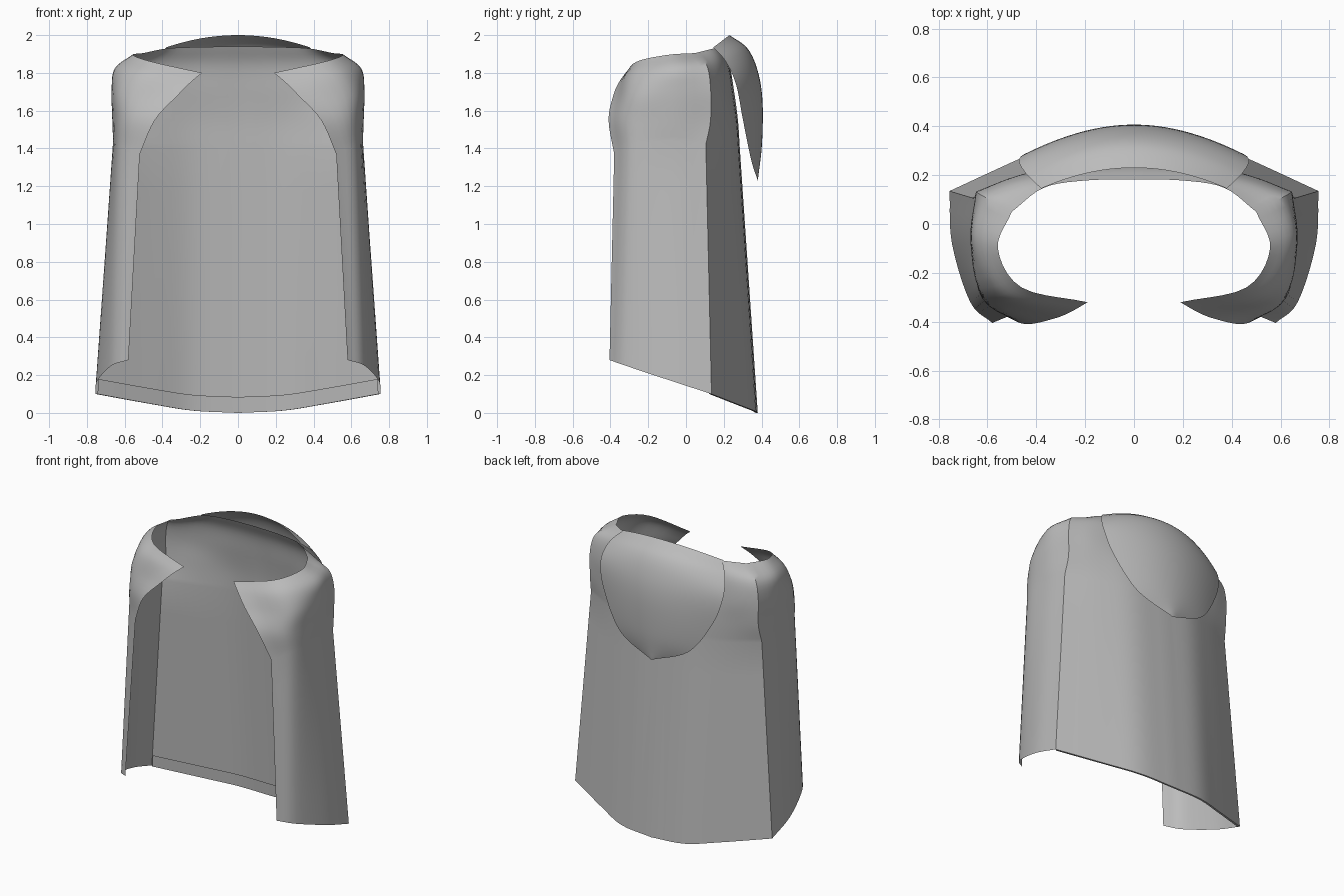
import bpy, bmesh, math
from mathutils import Vector

if "Cube" in bpy.data.objects:
    bpy.data.objects.remove(bpy.data.objects["Cube"])

cloth = bpy.data.materials.new("grey_cloth")
cloth.diffuse_color = (0.5, 0.5, 0.5, 1)
cloth.use_nodes = True
cloth.node_tree.nodes["Principled BSDF"].inputs["Base Color"].default_value = cloth.diffuse_color


def spline(pts, n):
    """Catmull-Rom curve through pts, n steps per span."""
    pts = [Vector(p) for p in pts]
    ext = [2 * pts[0] - pts[1]] + pts + [2 * pts[-1] - pts[-2]]
    out = []
    for i in range(1, len(ext) - 2):
        a, b, c, d = ext[i - 1:i + 3]
        for k in range(n):
            t = k / n
            out.append(0.5 * (2 * b + (c - a) * t + (2 * a - 5 * b + 4 * c - d) * t * t
                              + (3 * b - a - 3 * c + d) * t ** 3))
    return out + [pts[-1]]


def mirrored(half):
    """Full row from a half row that starts on the centre line."""
    return [Vector((-p.x, p.y, p.z)) for p in half[:0:-1]] + half


def sheet(name, rows, angle):
    """Open surface through a grid of points."""
    bm = bmesh.new()
    grid = [[bm.verts.new(p) for p in r] for r in rows]
    for r0, r1 in zip(grid, grid[1:]):
        for i in range(len(r0) - 1):
            bm.faces.new((r0[i + 1], r0[i], r1[i], r1[i + 1]))
    bmesh.ops.remove_doubles(bm, verts=bm.verts, dist=0.0005)
    me = bpy.data.meshes.new(name)
    bm.to_mesh(me)
    bm.free()
    me.materials.append(cloth)
    ob = bpy.data.objects.new(name, me)
    bpy.context.collection.objects.link(ob)
    bpy.ops.object.select_all(action='DESELECT')
    ob.select_set(True)
    bpy.context.view_layer.objects.active = ob
    bpy.ops.object.shade_smooth_by_angle(angle=math.radians(angle))
    return ob


# Cape: half rows from centre back, round the side fold, to the front edge
hem = [(0, .38, 0), (.24, .36, .012), (.45, .275, .045), (.755, .135, .10),
       (.745, -.08, .17), (.67, -.32, .25), (.58, -.405, .28)]
waist = [(0, .285, 1.4), (.23, .27, 1.4), (.43, .205, 1.4), (.655, .105, 1.42),
         (.66, -.08, 1.44), (.63, -.29, 1.42), (.52, -.38, 1.37)]
upper = [
    waist,
    [(0, .275, 1.55), (.25, .26, 1.55), (.46, .2, 1.55), (.645, .13, 1.55),
     (.665, -.08, 1.55), (.615, -.31, 1.55), (.44, -.41, 1.55)],
    [(0, .255, 1.7), (.26, .24, 1.7), (.48, .195, 1.7), (.645, .13, 1.72),
     (.668, -.08, 1.71), (.60, -.30, 1.68), (.32, -.385, 1.68)],
    [(0, .23, 1.84), (.25, .22, 1.84), (.45, .18, 1.84), (.61, .11, 1.84),
     (.65, -.08, 1.82), (.54, -.29, 1.79), (.25, -.355, 1.75)],
    [(0, .183, 1.94), (.2, .178, 1.937), (.37, .148, 1.93), (.5, .05, 1.905),
     (.557, -.1, 1.895), (.46, -.26, 1.86), (.19, -.32, 1.8)],
]


def half_row(pts):
    """Smooth row kept sharp at the side fold (fourth point)."""
    return spline(pts[:4], 5)[:-1] + spline(pts[3:], 5)


bottom, top = half_row(hem), half_row(waist)
cape = [[a.lerp(b, t / 6) for a, b in zip(bottom, top)] for t in range(6)]
cols = [spline(c, 5) for c in zip(*upper)]
cape += [list(r) for r in zip(*[half_row([c[k] for c in cols]) for k in [0]])] and \
        [half_row([c[k] for c in cols]) for k in range(len(cols[0]))]
sheet("cape", [mirrored(r) for r in cape], 35)

# Turned-up hem inside the bottom edge
inner = [a.lerp(b, 0.06) for a, b in zip(bottom, top)]
turn = [Vector((p.x * .985, p.y - .012, p.z)) for p in bottom[:16]]
fold = [Vector((p.x * .985, p.y - .012, p.z)) for p in inner[:16]]
sheet("hem_fold", [mirrored(r) for r in (fold, turn, bottom[:16])], 35)

# Hood hanging at the back: centre profile and side edge
centre = spline([(0, .23, 2.0), (0, .325, 1.93), (0, .38, 1.81), (0, .405, 1.65),
                 (0, .402, 1.42), (0, .38, 1.23)], 6)
edge = spline([(.38, .145, 1.935), (.445, .21, 1.86), (.47, .265, 1.74),
               (.415, .30, 1.56), (.26, .345, 1.34), (0, .38, 1.23)], 6)
hood = []
for c, e in zip(centre, edge):
    row = []
    for k in range(13):
        a = k / 12
        p = c.lerp(e, a ** 2)
        p.x = e.x * a
        row.append(p)
    hood.append(mirrored(row))
sheet("hood", hood[::-1], 40)
